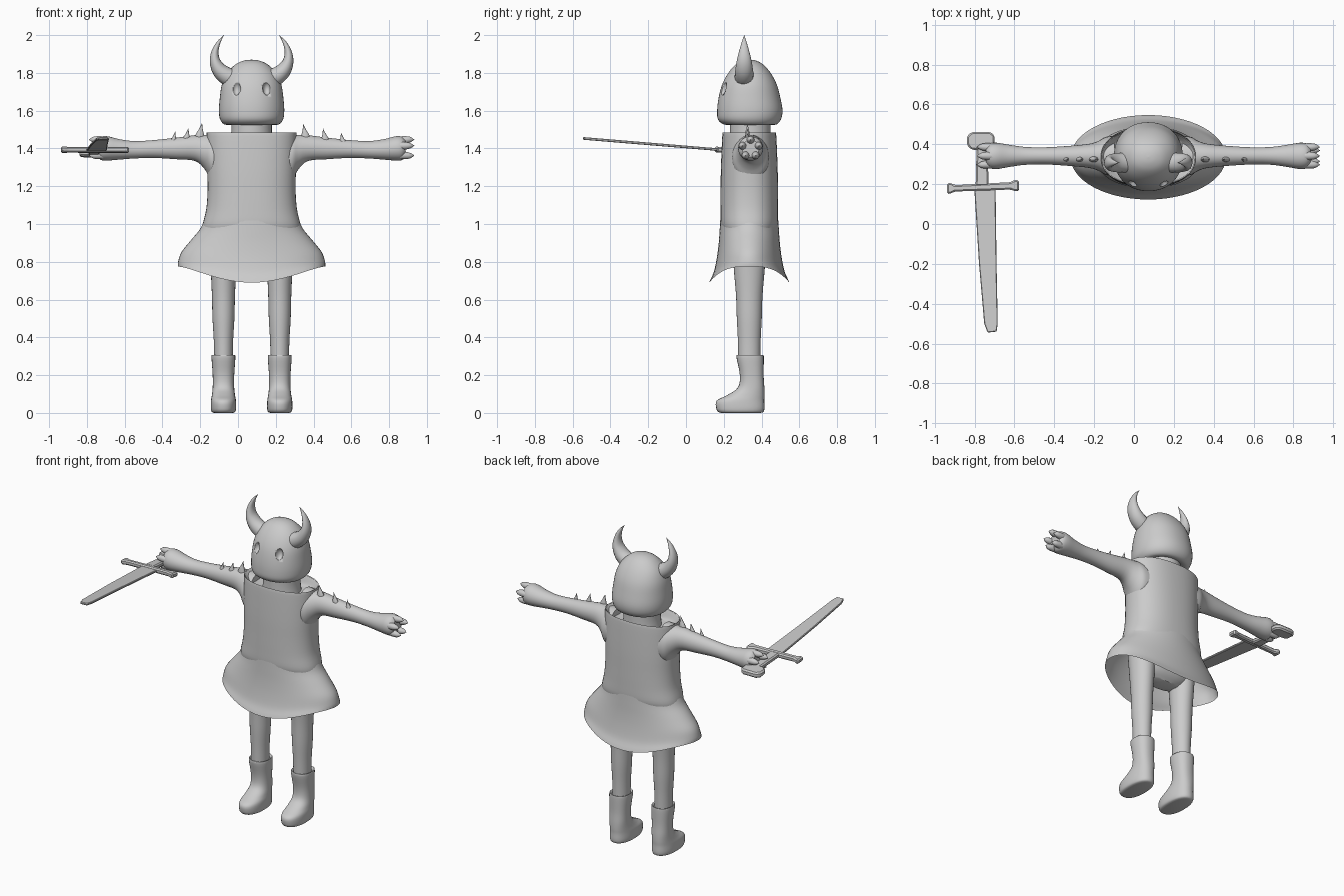
import bpy, bmesh, math
from mathutils import Vector

if "Cube" in bpy.data.objects:
    bpy.data.objects.remove(bpy.data.objects["Cube"])

CX, CY = 0.072, 0.335
X, Y, Z = Vector((1, 0, 0)), Vector((0, 1, 0)), Vector((0, 0, 1))

clay = bpy.data.materials.new("clay_grey")
clay.use_nodes = True
GREY = (0.6, 0.6, 0.6, 1)
clay.diffuse_color = GREY
clay.node_tree.nodes["Principled BSDF"].inputs["Base Color"].default_value = GREY


def finish(name, bm, angle=40):
    bmesh.ops.recalc_face_normals(bm, faces=bm.faces)
    mesh = bpy.data.meshes.new(name)
    bm.to_mesh(mesh)
    bm.free()
    ob = bpy.data.objects.new(name, mesh)
    bpy.context.collection.objects.link(ob)
    mesh.materials.append(clay)
    bpy.ops.object.select_all(action="DESELECT")
    ob.select_set(True)
    bpy.context.view_layer.objects.active = ob
    bpy.ops.object.shade_smooth_by_angle(angle=math.radians(angle))
    return ob


def spline(rows, steps):
    """Catmull-Rom interpolation through rows of numbers."""
    rows = [Vector(r) for r in rows]
    out = []
    for i in range(len(rows) - 1):
        b, c = rows[i], rows[i + 1]
        a = rows[i - 1] if i else b
        d = rows[i + 2] if i + 2 < len(rows) else c
        for k in range(steps):
            t = k / steps
            out.append(b + t / 2 * ((c - a) + t * ((2 * a - 5 * b + 4 * c - d)
                                                   + t * (3 * b - a - 3 * c + d))))
    return out + [rows[-1]]


def loft(name, rows, u, v=None, n=28, p=2, steps=4, caps=(True, True), bend=None):
    """Rows are x, y, z, radius along u, radius along v; v follows the path if not given."""
    rows = spline(rows, steps)
    bm, rings = bmesh.new(), []
    for i, r in enumerate(rows):
        centre = Vector(r[:3])
        w = v
        if w is None:
            a, b = rows[max(i - 1, 0)], rows[min(i + 1, len(rows) - 1)]
            w = (Vector(b[:3]) - Vector(a[:3])).cross(u).normalized()
        ring = []
        for k in range(n):
            ang = 2 * math.pi * k / n
            c, s = math.cos(ang), math.sin(ang)
            co = (centre + u * math.copysign(abs(c) ** (2 / p), c) * max(r[3], 0.0005)
                  + w * math.copysign(abs(s) ** (2 / p), s) * max(r[4], 0.0005))
            if bend:
                co.z += bend(i / (len(rows) - 1), s)
            ring.append(bm.verts.new(co))
        rings.append(ring)
    for a, b in zip(rings, rings[1:]):
        for k in range(n):
            j = (k + 1) % n
            bm.faces.new((a[k], a[j], b[j], b[k]))
    for use, ring in zip(caps, (rings[0], rings[-1])):
        if use:
            bm.faces.new(ring)
    return finish(name, bm)


def upright(name, rows, x=CX, **kw):
    """Rows are z, y centre, x radius, y radius."""
    return loft(name, [(x, cy, z, rx, ry) for z, cy, rx, ry in rows], X, Y, **kw)


# Helmeted head
head = upright("head", [
    (1.545, .34, .08, .08), (1.525, .34, .135, .13), (1.55, .336, .165, .165),
    (1.60, .338, .173, .173), (1.67, .336, .168, .163), (1.74, .336, .157, .144),
    (1.80, .336, .13, .112), (1.845, .336, .085, .072), (1.865, .336, .04, .034),
    (1.87, .336, 0, 0)], n=48, p=2.15)

# Eye sockets cut into the face
for side in (-1, 1):
    bm = bmesh.new()
    bmesh.ops.create_uvsphere(bm, u_segments=20, v_segments=12, radius=1)
    bmesh.ops.scale(bm, verts=bm.verts, vec=(.022, .03, .036))
    bmesh.ops.translate(bm, verts=bm.verts, vec=(CX + side * .08, .196, 1.718))
    cutter = finish("eye_cutter", bm)
    cutter.hide_render = True
    mod = head.modifiers.new("socket", "BOOLEAN")
    mod.object, mod.operation = cutter, "DIFFERENCE"
    bpy.context.view_layer.objects.active = head
    bpy.ops.object.modifier_apply(modifier=mod.name)
    bpy.data.objects.remove(cutter)

upright("neck", [(1.40, .34, .12, .11), (1.48, .34, .108, .108), (1.56, .34, .108, .108)])

# Tunic with an open collar
upright("tunic", [
    (1.425, CY, .13, .115), (1.44, CY, .19, .12), (1.472, CY, .225, .132),
    (1.482, CY, .235, .138), (1.465, CY, .238, .143), (1.30, CY, .235, .15),
    (1.18, CY, .233, .152), (1.08, CY, .24, .153), (1.0, CY, .258, .152),
    (.96, CY, .26, .14)], n=48, p=2.3)

# Flared skirt with a hem that dips at front and back
upright("skirt", [
    (1.018, CY, .252, .154), (.97, CY, .275, .157), (.91, CY, .325, .162),
    (.85, CY, .372, .172), (.80, CY, .389, .188), (.775, CY, .39, .212)],
    n=56, caps=(False, False), bend=lambda t, s: -.085 * t * t * abs(s) ** 3)

# Hips
upright("hips", [(.96, CY, .22, .13), (.86, CY, .21, .11), (.78, CY, .18, .085),
                 (.74, CY, .10, .05)], p=2.3)

for side, label in ((-1, "right"), (1, "left")):
    # Legs and boots
    foot_x = CX + side * .149
    upright(label + "_leg", [
        (.88, CY, .075, .09), (.75, CY, .067, .081), (.62, CY, .061, .07),
        (.50, CY, .058, .066), (.38, CY, .051, .06), (.27, CY, .049, .058)], x=foot_x)
    upright(label + "_boot", [
        (.295, .34, .05, .058), (.307, .34, .06, .069), (.29, .34, .063, .072),
        (.20, .348, .057, .063), (.135, .345, .057, .07), (.095, .318, .061, .098),
        (.065, .289, .066, .126), (.025, .288, .067, .128), (.006, .29, .062, .12),
        (0, .29, .05, .105)], x=foot_x, p=2.3)

    # Arm flaring into the shoulder and the hand
    arm = [(.17, 1.35, .10, .125), (.215, 1.355, .095, .118), (.25, 1.382, .075, .09),
           (.30, 1.402, .06, .068), (.40, 1.40, .05, .057), (.52, 1.397, .043, .047),
           (.62, 1.393, .045, .046), (.70, 1.395, .056, .054), (.76, 1.40, .066, .064),
           (.795, 1.40, .062, .062), (.815, 1.40, .045, .045)]
    loft(label + "_arm", [(CX + side * x, .342, z, ry, rz) for x, z, ry, rz in arm], Y, Z)

    # Ring of short pointed fingers
    for i in range(5):
        a = 2 * math.pi * (i + .25) / 5
        dy, dz = math.cos(a), math.sin(a)
        finger = [(.77, .042, .022), (.81, .045, .021), (.84, .047, .015), (.862, .046, 0)]
        loft(f"{label}_finger_{i + 1}",
             [(CX + side * x, .342 + dy * d, 1.40 + dz * d, r, r) for x, d, r in finger],
             Y, Z, n=10)

    # Curved horn
    horn = [(.10, 1.77, .05, .05), (.135, 1.785, .05, .047), (.17, 1.815, .047, .04),
            (.193, 1.86, .04, .029), (.194, 1.91, .028, .019), (.175, 1.96, .014, .01),
            (.146, 2.0, 0, 0)]
    loft(label + "_horn", [(CX + side * x, .308, z, a, b) for x, z, a, b in horn], Y, n=16)

# Shoulder spikes shrinking outward
for i, (x, top) in enumerate(((-.19, 1.535), (-.262, 1.508), (-.332, 1.49),
                              (.345, 1.53), (.45, 1.507), (.545, 1.485))):
    out = -.012 if x > 0 else .012
    upright_rows = [(x - out, .325, top - .10, .028, .018), (x - out, .325, top - .062, .022, .014),
                    (x - out / 2, .325, top - .03, .009, .008), (x, .325, top, 0, 0)]
    loft(f"shoulder_spike_{i + 1}", upright_rows, X, Y, n=10)


def slab(name, outline, thick):
    """Flat part following the slight upward tilt of the sword."""
    bm = bmesh.new()
    base = [bm.verts.new((x, y, 1.408 - .083 * y - thick / 2)) for x, y in outline]
    face = bm.faces.new(base)
    grown = bmesh.ops.extrude_face_region(bm, geom=[face])["geom"]
    bmesh.ops.translate(bm, vec=Z * thick,
                        verts=[g for g in grown if isinstance(g, bmesh.types.BMVert)])
    bmesh.ops.bevel(bm, geom=bm.edges[:], offset=thick * .25, segments=1, affect="EDGES")
    return finish(name, bm, 30)


# Sword held forward in the right hand
slab("sword_blade", [(-.802, .18), (-.695, .18), (-.69, -.2), (-.684, -.5), (-.69, -.54),
                     (-.735, -.545), (-.752, -.5), (-.778, -.2)], .014)
slab("sword_guard", [(-.938, .15), (-.915, .155), (-.9, .163), (-.62, .173), (-.6, .165),
                     (-.578, .165), (-.576, .218), (-.598, .222), (-.62, .21), (-.9, .195),
                     (-.915, .205), (-.938, .205)], .03)
slab("sword_grip", [(-.795, .19), (-.73, .19), (-.735, .40), (-.79, .40)], .03)
slab("sword_pommel", [(-.79, .37), (-.735, .37), (-.70, .40), (-.70, .445), (-.72, .462),
                      (-.815, .462), (-.84, .44), (-.838, .395), (-.82, .375)], .035)
